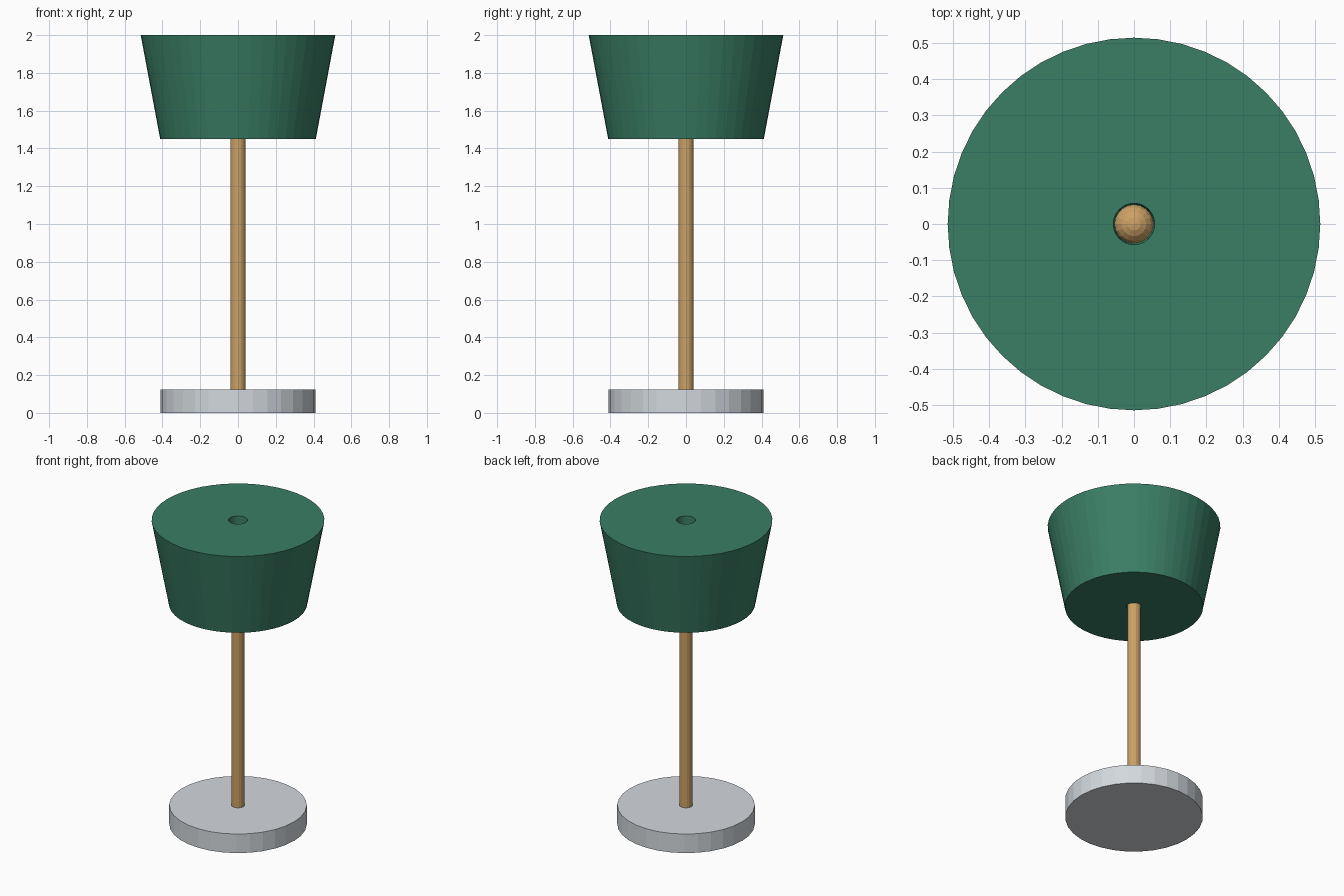
import bpy, math

if "Cube" in bpy.data.objects:
    bpy.data.objects.remove(bpy.data.objects["Cube"])


def make_material(name, rgb):
    """Flat colour from 0-255 display values."""
    mat = bpy.data.materials.new(name)
    lin = [((c / 255 + 0.055) / 1.055) ** 2.4 for c in rgb]
    mat.diffuse_color = (*lin, 1)
    mat.use_nodes = True
    mat.node_tree.nodes["Principled BSDF"].inputs["Base Color"].default_value = mat.diffuse_color
    return mat


def lathe(name, profile, sides, mat, closed=False):
    """Spin (radius, z) points about z; open profiles get end caps."""
    verts = [(r * math.cos(2 * math.pi * i / sides),
              r * math.sin(2 * math.pi * i / sides), z)
             for r, z in profile for i in range(sides)]
    rings = len(profile)
    faces = []
    for k in range(rings if closed else rings - 1):
        a, b = k * sides, ((k + 1) % rings) * sides
        for i in range(sides):
            j = (i + 1) % sides
            faces.append((a + i, a + j, b + j, b + i))
    if not closed:
        faces.append(tuple(reversed(range(sides))))
        faces.append(tuple(range((rings - 1) * sides, rings * sides)))
    mesh = bpy.data.meshes.new(name)
    mesh.from_pydata(verts, [], faces)
    mesh.materials.append(mat)
    obj = bpy.data.objects.new(name, mesh)
    bpy.context.collection.objects.link(obj)
    return obj


green = make_material("shade green", (58, 126, 101))
wood = make_material("warm wood", (203, 161, 101))
grey = make_material("light grey", (211, 217, 222))

# Round foot and slim pole
lathe("base", [(0.41, 0), (0.41, 0.125)], 32, grey)
lathe("pole", [(0.04, 0.12), (0.04, 1.72)], 16, wood)

# Flared shade with a tapered hole running through its middle
lathe("shade", [(0.412, 1.45), (0.515, 2.0), (0.057, 2.0), (0.046, 1.45)],
      48, green, closed=True)

# Ball on top of the pole, seen down the hole
bpy.ops.mesh.primitive_uv_sphere_add(segments=16, ring_count=10, radius=0.058,
                                     location=(0, 0, 1.76))
ball = bpy.context.object
ball.name = "pole_ball"
ball.data.materials.append(wood)
